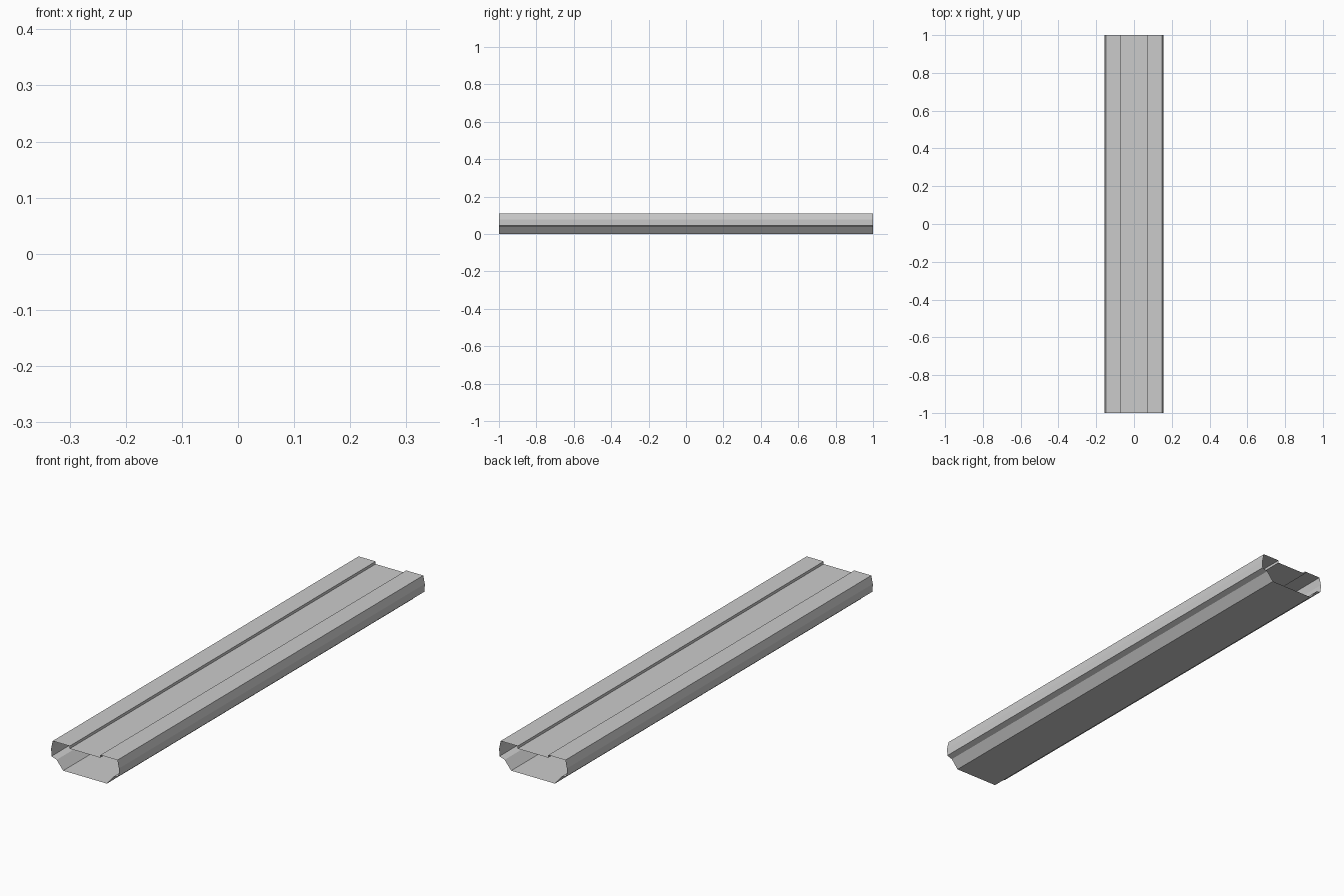
import bpy, bmesh

if "Cube" in bpy.data.objects:
    bpy.data.objects.remove(bpy.data.objects["Cube"])

# Right half of the cross-section (x, z), from recessed top panel round to the floor
half = [(0.07, 0.099), (0.07, 0.11), (0.148, 0.11), (0.155, 0.077),
        (0.154, 0.045), (0.13, 0.037), (0.10, 0.0)]
# Mirror to close the loop
profile = half + [(-x, z) for x, z in reversed(half)]

# Open-ended thin channel, swept along y
bm = bmesh.new()
front = [bm.verts.new((x, -1, z)) for x, z in profile]
back = [bm.verts.new((x, 1, z)) for x, z in profile]
n = len(profile)
for i in range(n):
    j = (i + 1) % n
    bm.faces.new((front[i], front[j], back[j], back[i]))
bmesh.ops.recalc_face_normals(bm, faces=bm.faces)
bm.normal_update()
# Make the floor face outward (down), and everything else with it
floor = min(bm.faces, key=lambda f: f.calc_center_median().z)
if floor.normal.z > 0:
    bmesh.ops.reverse_faces(bm, faces=bm.faces)

mesh = bpy.data.meshes.new("rail_shell")
bm.to_mesh(mesh)
bm.free()
bpy.context.collection.objects.link(bpy.data.objects.new("rail_shell", mesh))
